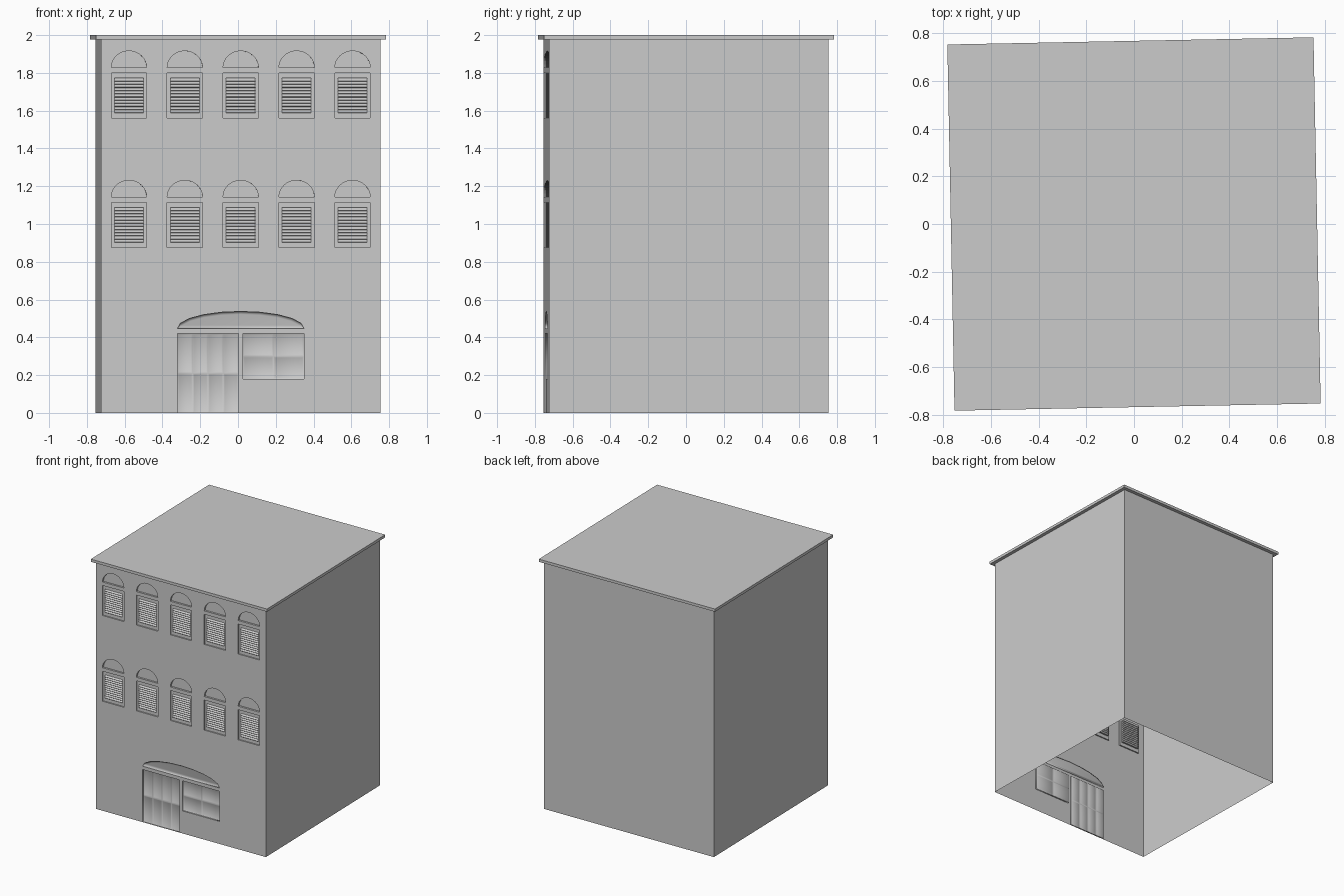
import bpy, bmesh
from math import pi, cos, sin, radians
from mathutils import Matrix, Vector

if "Cube" in bpy.data.objects:
    bpy.data.objects.remove(bpy.data.objects["Cube"])

W = 0.7405          # half width of the walls
R = 0.768           # half width of the roof slab
TOP = 1.978
TURN = radians(1.12)


def finish(bm, name, smooth=False):
    me = bpy.data.meshes.new(name)
    bm.to_mesh(me)
    bm.free()
    ob = bpy.data.objects.new(name, me)
    bpy.context.collection.objects.link(ob)
    ob.rotation_euler.z = TURN
    for p in me.polygons:
        p.use_smooth = smooth
    return ob


def ring(bm, pts, depth=0.0):
    return [bm.verts.new((x, -W + depth, z)) for x, z in pts]


def bridge(bm, a, b):
    n = len(a)
    for i in range(n):
        j = (i + 1) % n
        bm.faces.new((a[i], a[j], b[j], b[i]))


def rect(x0, x1, z0, z1):
    return [(x0, z0), (x1, z0), (x1, z1), (x0, z1)]


def arch(cx, hw, z, h, n):
    return [(cx + hw * cos(pi * i / n), z + h * sin(pi * i / n)) for i in range(n + 1)]


def box(bm, loc, size, tilt=0):
    m = Matrix.Translation(loc) @ Matrix.Rotation(tilt, 4, 'X') @ Matrix.Diagonal((*size, 1))
    bmesh.ops.create_cube(bm, size=1, matrix=m)


# layout of the openings
HW = 0.0935
cols = [0.296 * i for i in range(-2, 3)]
rows = [0.875, 1.56]
windows = [(c, r) for r in rows for c in cols]
window_rects = [rect(c - HW, c + HW, r, r + 0.24) for c, r in windows]
window_arches = [arch(c, HW, r + 0.268, 0.088, 16) for c, r in windows]
door = rect(-0.335, -0.012, 0, 0.42)
shop = rect(0.012, 0.335, 0.18, 0.42)
big_arch = arch(0, 0.335, 0.447, 0.09, 10)

# front wall with openings (door is a notch in the outline)
bm = bmesh.new()
outline = [(-W, 0), door[0], door[3], door[2], door[1], (W, 0), (W, TOP), (-W, TOP)]
edges = []
for pts in [outline, shop, big_arch] + window_rects + window_arches:
    v = ring(bm, pts)
    edges += [bm.edges.new((v[i], v[(i + 1) % len(v)])) for i in range(len(v))]
bmesh.ops.triangle_fill(bm, edges=edges, use_beauty=True, normal=Vector((0, -1, 0)))
for f in bm.faces:
    f.normal_update()
    if f.normal.y > 0:
        f.normal_flip()
finish(bm, "front_wall")

# side and back walls, open underneath
bm = bmesh.new()
corners = [(W, -W), (W, W), (-W, W), (-W, -W)]
lo = [bm.verts.new((x, y, 0)) for x, y in corners]
hi = [bm.verts.new((x, y, TOP)) for x, y in corners]
for i in range(3):
    bm.faces.new((lo[i], lo[i + 1], hi[i + 1], hi[i]))
finish(bm, "side_and_back_walls")

# roof slab
bm = bmesh.new()
box(bm, (0, 0, (TOP + 2) / 2), (2 * R, 2 * R, 2 - TOP))
finish(bm, "roof_slab")

# recessed window frames
bm = bmesh.new()
for (c, r), pts in zip(windows, window_rects):
    inner = rect(c - 0.077, c + 0.077, r + 0.028, r + 0.212)
    a, b = ring(bm, pts), ring(bm, pts, 0.01)
    d, e = ring(bm, inner, 0.01), ring(bm, inner, 0.022)
    bridge(bm, a, b)
    bridge(bm, b, d)
    bridge(bm, d, e)
finish(bm, "window_frames")

# louvre slats
bm = bmesh.new()
N = 11
for c, r in windows:
    for i in range(N):
        z = r + 0.028 + 0.184 * (i + 0.5) / N
        box(bm, (c, -W + 0.015, z), (0.154, 0.024, 0.004), radians(40))
finish(bm, "louvre_slats")

# recessed arches over the windows
bm = bmesh.new()
for pts in window_arches:
    a, b = ring(bm, pts), ring(bm, pts, 0.015)
    bridge(bm, a, b)
    bm.faces.new(b)
finish(bm, "window_arches")

# wide arch over the entrance, softly dished
bm = bmesh.new()
a, b = ring(bm, big_arch), ring(bm, big_arch, 0.01)
bridge(bm, a, b)
f = bm.faces.new(b)
f.normal_update()
bmesh.ops.inset_region(bm, faces=[f], thickness=0.015, depth=-0.006)
ob = finish(bm, "entrance_arch", True)


def paned(name, pts, nx, nz):
    """Recessed panel split into sunken panes."""
    bm = bmesh.new()
    bridge(bm, ring(bm, pts), ring(bm, pts, 0.01))
    (x0, z0), (x1, z1) = pts[0], pts[2]
    g = [[bm.verts.new((x0 + (x1 - x0) * i / nx, -W + 0.01, z0 + (z1 - z0) * j / nz))
          for j in range(nz + 1)] for i in range(nx + 1)]
    cells = [bm.faces.new((g[i][j], g[i + 1][j], g[i + 1][j + 1], g[i][j + 1]))
             for i in range(nx) for j in range(nz)]
    bm.normal_update()
    bmesh.ops.inset_individual(bm, faces=cells, thickness=0.012, depth=-0.006)
    finish(bm, name, True)


paned("door", door, 4, 2)
paned("shop_window", shop, 2, 2)
